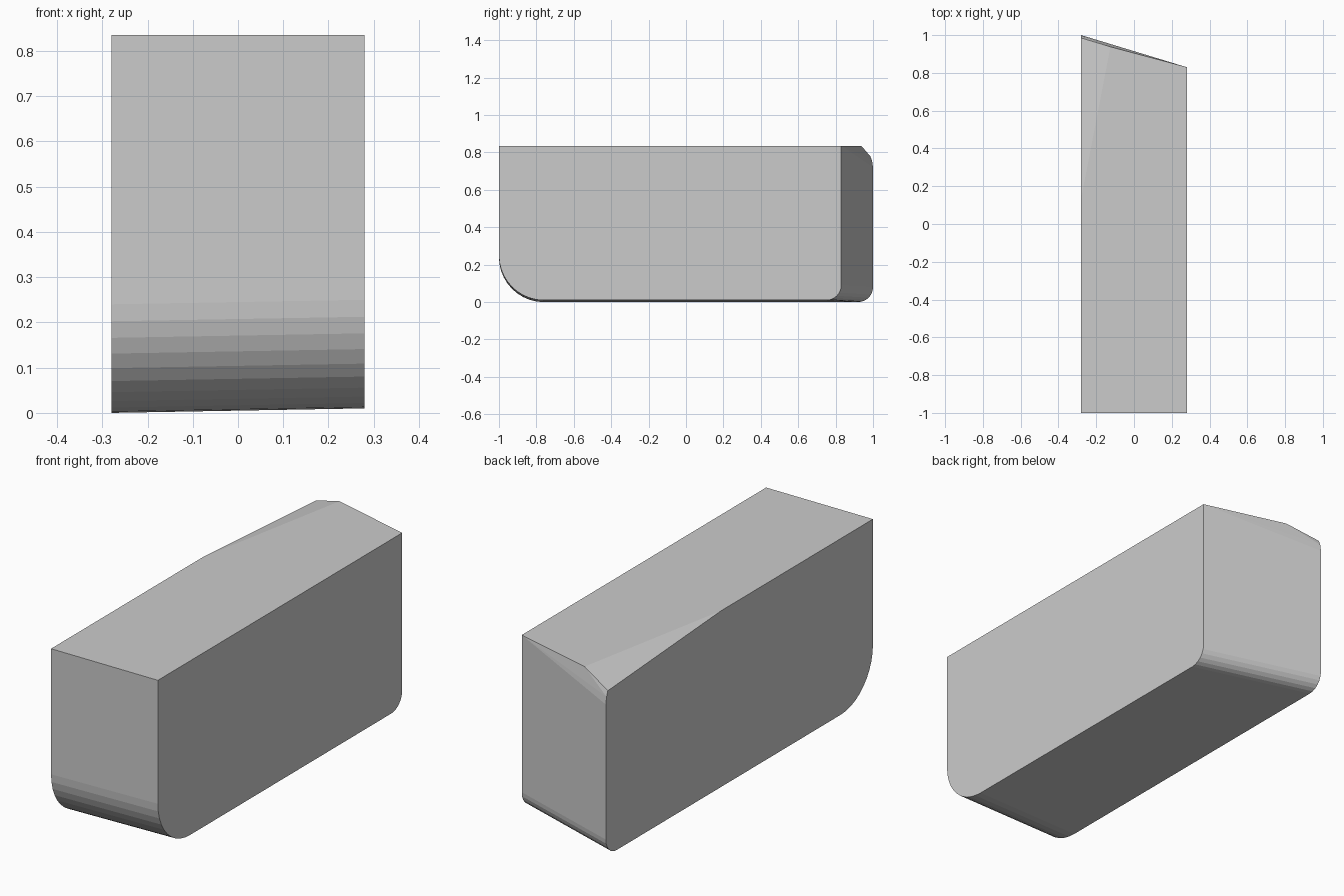
import bpy, bmesh
from math import cos, sin, radians

if "Cube" in bpy.data.objects:
    bpy.data.objects.remove(bpy.data.objects["Cube"])

H, W = 0.835, 0.28


def arc(x, cy, cz, r, a0, a1, n):
    """Points of a corner arc in the side plane at x."""
    return [(x, cy + r * cos(radians(a0 + (a1 - a0) * i / n)),
             cz + r * sin(radians(a0 + (a1 - a0) * i / n))) for i in range(n + 1)]


def side(x, back, floor):
    """Side outline: top front corner, big front round, small back round."""
    return ([(x, -1, H)]
            + arc(x, -0.76, floor + 0.24, 0.24, 180, 270, 10)
            + arc(x, back - 0.08, floor + 0.08, 0.08, 270, 360, 6))


points = side(-W, 1.0, 0.0) + side(W, 0.83, 0.01)

# top edge: sharp on the right, worn down toward the back left corner
points += [(W, 0.83, H), (-0.125, 0.938, H), (-W, 0.135, H),
           (-W, 0.985, 0.78), (-W, 0.995, 0.755), (-W, 1.0, 0.72)]

# block body skinned over the two side outlines
bm = bmesh.new()
for p in points:
    bm.verts.new(p)
bmesh.ops.convex_hull(bm, input=bm.verts)
bmesh.ops.dissolve_limit(bm, angle_limit=radians(0.5), verts=bm.verts, edges=bm.edges)
bmesh.ops.recalc_face_normals(bm, faces=bm.faces)
mesh = bpy.data.meshes.new("rounded_block")
bm.to_mesh(mesh)
bm.free()
block = bpy.data.objects.new("rounded_block", mesh)
bpy.context.collection.objects.link(block)
